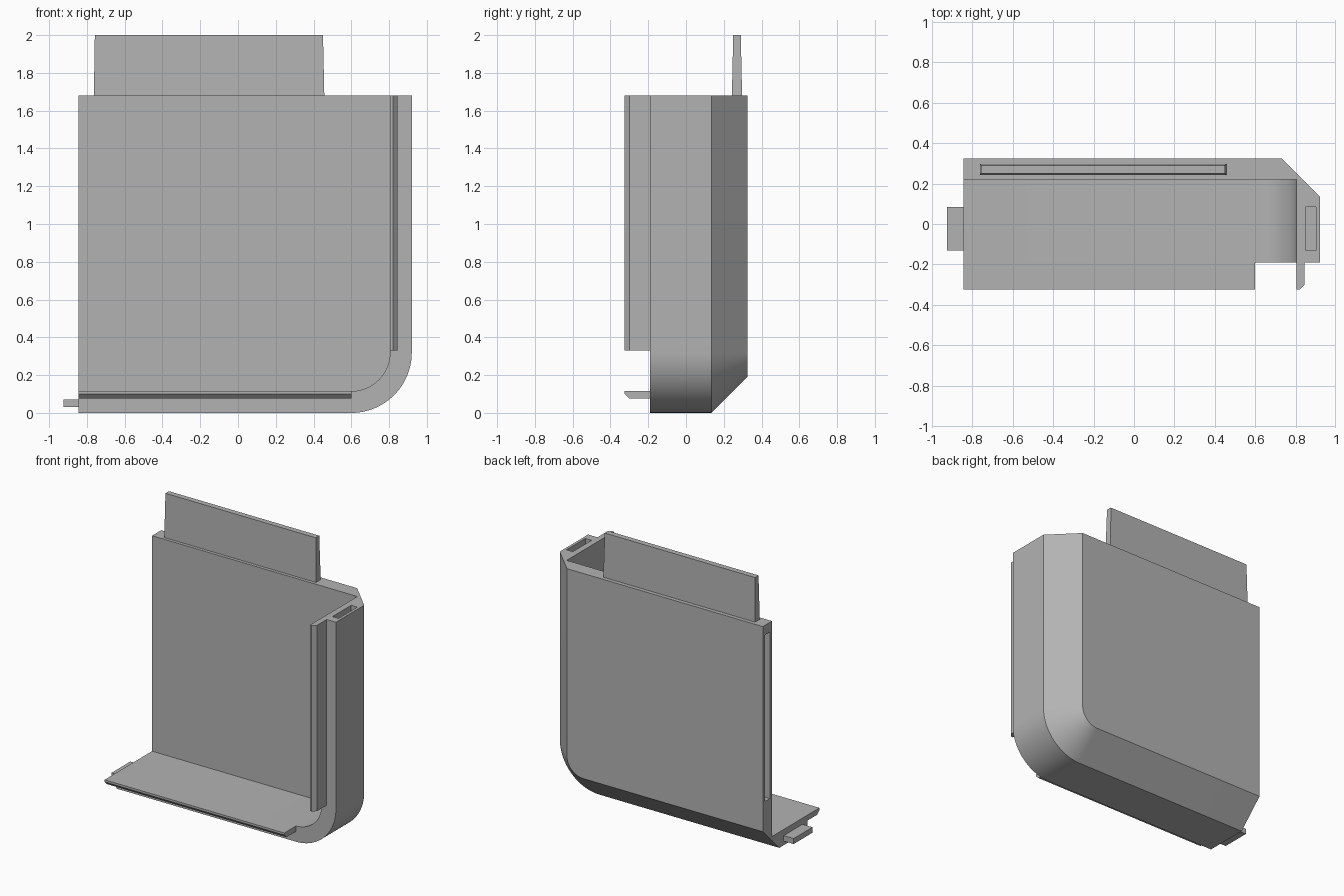
import bpy, bmesh
from math import sin, cos, pi

if "Cube" in bpy.data.objects:
    bpy.data.objects.remove(bpy.data.objects["Cube"], do_unlink=True)

LEFT, RIGHT, TOP = -0.845, 0.92, 1.68
FRONT, BACK = -0.19, 0.325
WALL, CHAMFER, RADIUS = 0.115, 0.19, 0.32

grey = bpy.data.materials.new("plain grey")
grey.use_nodes = True
colour = (0.45, 0.45, 0.45, 1)
grey.diffuse_color = colour
grey.node_tree.nodes["Principled BSDF"].inputs["Base Color"].default_value = colour


def loft(name, loops):
    """Solid through matching closed loops of 3D points."""
    bm = bmesh.new()
    rings = [[bm.verts.new(p) for p in loop] for loop in loops]
    n = len(rings[0])
    for a, b in zip(rings, rings[1:]):
        for i in range(n):
            j = (i + 1) % n
            bm.faces.new((a[i], a[j], b[j], b[i]))
    bm.faces.new(rings[0])
    bm.faces.new(rings[-1])
    bmesh.ops.recalc_face_normals(bm, faces=bm.faces)
    mesh = bpy.data.meshes.new(name)
    bm.to_mesh(mesh)
    bm.free()
    mesh.materials.append(grey)
    obj = bpy.data.objects.new(name, mesh)
    bpy.context.collection.objects.link(obj)
    return obj


def box(name, xs, ys, zs):
    def rect(z):
        return [(xs[0], ys[0], z), (xs[1], ys[0], z),
                (xs[1], ys[1], z), (xs[0], ys[1], z)]
    return loft(name, [rect(z) for z in zs])


def outline(y, inset, left=LEFT, top=TOP, steps=24):
    """Panel outline with one rounded lower corner, inset on right and bottom."""
    r = RADIUS - inset
    pts = [(left, y, top), (left, y, inset)]
    for i in range(steps + 1):
        a = -pi / 2 + pi / 2 * i / steps
        pts.append((RIGHT - RADIUS + r * cos(a), y, RADIUS + r * sin(a)))
    return pts + [(RIGHT - inset, y, top)]


def cut(obj, cutter):
    cutter.hide_render = True
    mod = obj.modifiers.new("cut", "BOOLEAN")
    mod.operation = "DIFFERENCE"
    mod.solver = "EXACT"
    mod.object = cutter
    bpy.context.view_layer.objects.active = obj
    bpy.ops.object.modifier_apply(modifier=mod.name)
    bpy.data.objects.remove(cutter, do_unlink=True)


# Shell: chamfered back with a pocket open to the front, left and top
shell = loft("shell", [outline(FRONT, 0), outline(BACK - CHAMFER, 0),
                       outline(BACK, CHAMFER)])
cut(shell, loft("pocket", [outline(y, WALL, LEFT - 0.2, TOP + 0.2)
                           for y in (FRONT - 0.2, 0.22)]))

# Slots that take the tabs of a neighbouring panel
cut(shell, box("side_slot", (LEFT - 0.1, LEFT + 0.32), (0.245, 0.3), (0.4, 1.61)))
cut(shell, box("top_slot", (0.85, 0.9), (-0.13, 0.085), (TOP - 0.09, TOP + 0.1)))

# Smooth the rounded corner
for o in bpy.context.selected_objects:
    o.select_set(False)
shell.select_set(True)
bpy.context.view_layer.objects.active = shell
bpy.ops.object.shade_smooth_by_angle(angle=pi / 6)

# Thin front lips with a bevelled outer tip: (offset from edge, y)
lip = [(0.075, FRONT), (0.075, -0.3), (0.1, -0.325), (WALL, -0.325), (WALL, FRONT)]
loft("right_lip", [[(RIGHT - d, y, z) for d, y in lip] for z in (RADIUS + 0.01, TOP)])
loft("bottom_lip", [[(x, y, d) for d, y in lip] for x in (LEFT, RIGHT - RADIUS)])

# Tapered tongue on top of the back plate
loft("top_tongue", [[(x0, y0, z), (x1, y0, z), (x1, y1, z), (x0, y1, z)]
                    for x0, x1, y0, y1, z in ((-0.763, 0.457, 0.243, 0.297, TOP),
                                              (-0.758, 0.45, 0.25, 0.29, 2.0))])

# Small tab at the lower left end
box("side_tab", (-0.925, LEFT), (-0.13, 0.085), (0.03, 0.07))
